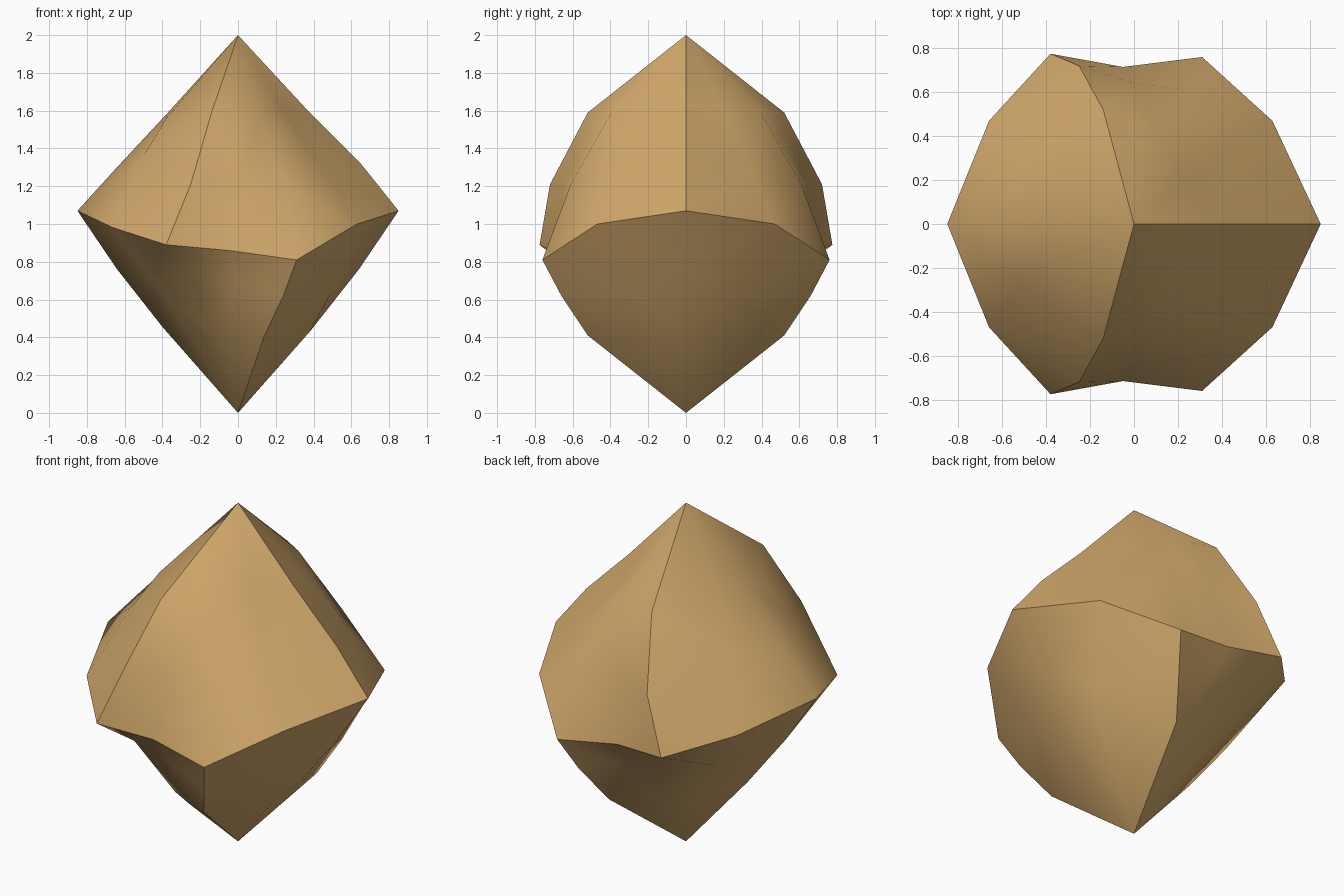
import bpy, bmesh, math

if "Cube" in bpy.data.objects:
    bpy.data.objects.remove(bpy.data.objects["Cube"])

# Meridians of the front half, left to right; each runs down from upper to lower
MERIDIANS = [
    # left ridge
    [(-.38, 0, 1.58), (-.65, 0, 1.29), (-.85, 0, 1.07), (-.64, 0, .76), (-.40, 0, .455)],
    # left front facet
    [(-.38, -.19, 1.56), (-.50, -.28, 1.36), (-.66, -.47, .98), (-.45, -.35, .70), (-.24, -.20, .39)],
    # front left corner
    [(-.14, -.52, 1.59), (-.25, -.72, 1.21), (-.38, -.775, .89), (-.25, -.61, .76), (-.13, -.40, .41)],
    # front hollow
    [(0, -.46, 1.60), (0, -.64, 1.22), (-.05, -.715, .86), (0, -.63, .70), (0, -.46, .40)],
    # front right corner
    [(.12, -.39, 1.60), (.25, -.61, 1.21), (.31, -.76, .81), (.24, -.66, .62), (.14, -.52, .41)],
    # right front facet
    [(.24, -.20, 1.60), (.45, -.35, 1.27), (.63, -.47, 1.00), (.49, -.27, .63), (.38, -.19, .43)],
    # right ridge
    [(.37, 0, 1.60), (.65, 0, 1.32), (.85, 0, 1.07), (.64, 0, .76), (.40, 0, .455)],
]

bm = bmesh.new()
top = bm.verts.new((0, 0, 2))
bottom = bm.verts.new((0, 0, 0))
front = [[bm.verts.new(p) for p in m] for m in MERIDIANS]
back = [[bm.verts.new((x, -y, z)) for x, y, z in m] for m in MERIDIANS[1:-1]]

# Close the ring of meridians and skin it, with fans at both tips
ring = front + back[::-1]
for a, b in zip(ring, ring[1:] + ring[:1]):
    bm.faces.new((top, a[0], b[0]))
    for i in range(4):
        bm.faces.new((a[i], a[i + 1], b[i + 1], b[i]))
    bm.faces.new((a[4], bottom, b[4]))
bmesh.ops.triangulate(bm, faces=bm.faces[:], quad_method='SHORT_EDGE')
bmesh.ops.recalc_face_normals(bm, faces=bm.faces[:])

mesh = bpy.data.meshes.new("rock")
bm.to_mesh(mesh)
bm.free()
rock = bpy.data.objects.new("rock", mesh)
bpy.context.collection.objects.link(rock)

# Sandy stone colour
mat = bpy.data.materials.new("sandy_stone")
mat.diffuse_color = (.65, .40, .15, 1)
mat.use_nodes = True
mat.node_tree.nodes["Principled BSDF"].inputs["Base Color"].default_value = mat.diffuse_color
mesh.materials.append(mat)

bpy.context.view_layer.objects.active = rock
rock.select_set(True)
bpy.ops.object.shade_smooth_by_angle(angle=math.radians(40))
